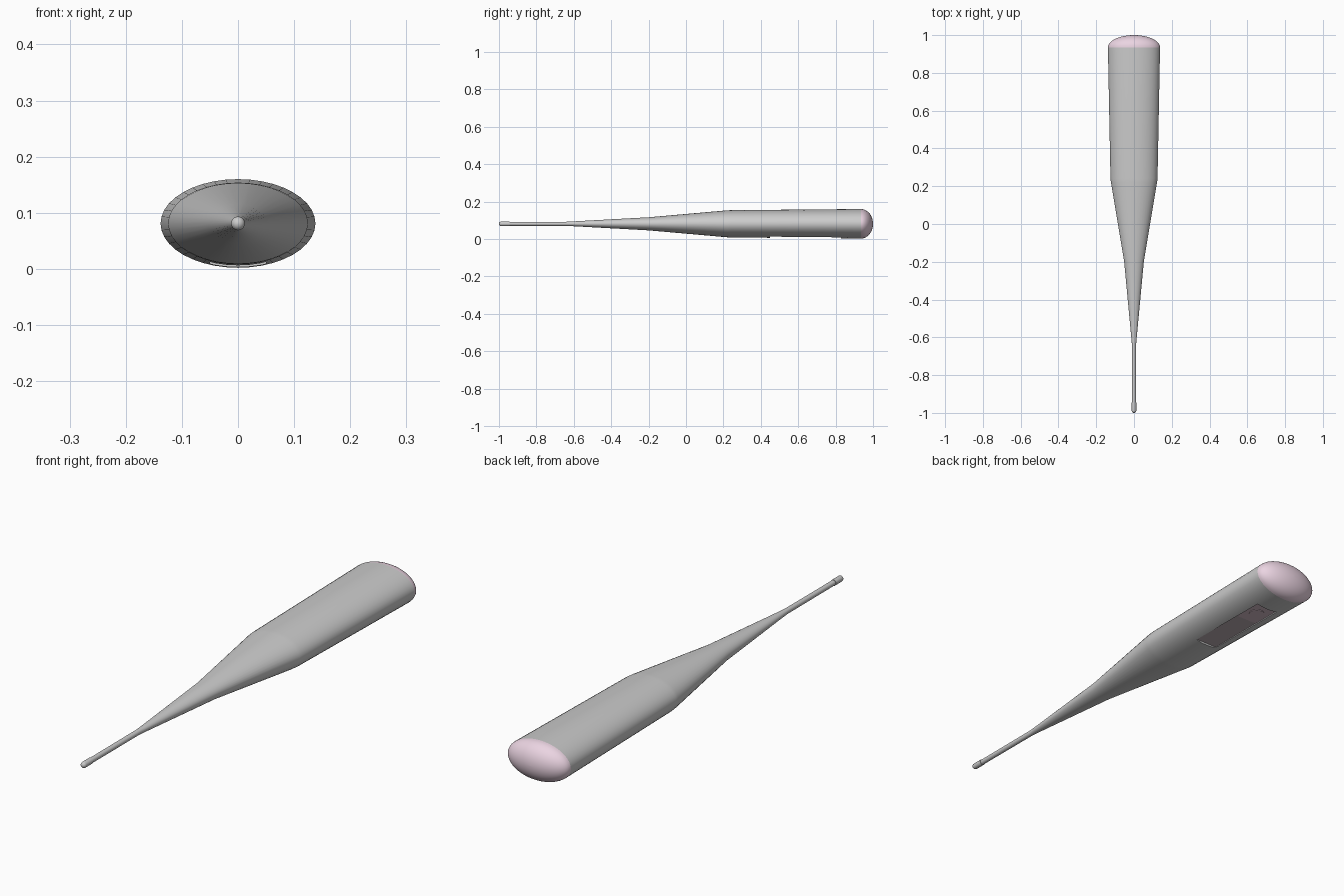
import bpy, bmesh, math

if "Cube" in bpy.data.objects:
    bpy.data.objects.remove(bpy.data.objects["Cube"])

CZ = 0.081   # height of the long axis
SIDES = 40


def material(name, rgb):
    m = bpy.data.materials.new(name)
    m.diffuse_color = (*rgb, 1)
    m.use_nodes = True
    m.node_tree.nodes["Principled BSDF"].inputs["Base Color"].default_value = m.diffuse_color
    return m


def finish(obj, mat=None, smooth=True):
    if mat:
        obj.data.materials.append(mat)
    if smooth:
        bpy.ops.object.select_all(action='DESELECT')
        bpy.context.view_layer.objects.active = obj
        obj.select_set(True)
        bpy.ops.object.shade_smooth_by_angle(angle=math.radians(35))
    return obj


def loft(name, sections, mat=None):
    """Elliptical rings (y, half width, half height) bridged along y, ends capped."""
    bm = bmesh.new()
    rings = []
    for y, rx, rz in sections:
        rings.append([bm.verts.new((rx * math.cos(a), y, CZ + rz * math.sin(a)))
                      for a in (2 * math.pi * i / SIDES for i in range(SIDES))])
    for r, s in zip(rings, rings[1:]):
        for i in range(SIDES):
            j = (i + 1) % SIDES
            bm.faces.new((r[i], r[j], s[j], s[i]))
    bm.faces.new(rings[0])
    bm.faces.new(rings[-1])
    bmesh.ops.recalc_face_normals(bm, faces=bm.faces)
    me = bpy.data.meshes.new(name)
    bm.to_mesh(me)
    bm.free()
    obj = bpy.data.objects.new(name, me)
    bpy.context.collection.objects.link(obj)
    return finish(obj, mat)


def box(name, x, y0, y1, z0, z1, mat=None):
    bpy.ops.mesh.primitive_cube_add(size=1, location=(0, (y0 + y1) / 2, (z0 + z1) / 2))
    obj = bpy.context.object
    obj.name = name
    obj.scale = (2 * x, y1 - y0, z1 - z0)
    return finish(obj, mat, False)


pink = material("pink_plastic", (0.83, 0.66, 0.76))
screen_mat = material("screen_tint", (0.50, 0.42, 0.45))
panel_mat = material("panel_pink", (0.66, 0.50, 0.57))

# Main body tapering to the probe
body = loft("body", [(-0.96, 0.0105, 0.0105), (-0.64, 0.011, 0.011),
                     (-0.61, 0.0135, 0.0125), (-0.20, 0.052, 0.035),
                     (0.22, 0.122, 0.072), (0.24, 0.1245, 0.0728),
                     (0.935, 0.138, 0.079)])

# Rounded metal probe tip
tip = [(-0.945, 0.0122, 0.0122)]
for k in range(6):
    t = math.radians(17 * k)
    tip.append((-0.988 - 0.012 * math.sin(t), 0.0122 * math.cos(t), 0.0122 * math.cos(t)))
loft("probe_tip", tip)

# Domed end cap
dome = []
for k in range(13):
    t = math.radians(7.4 * k)
    dome.append((0.935 + 0.065 * math.sin(t), 0.138 * math.cos(t), 0.079 * math.cos(t)))
loft("end_cap", dome, pink)

# Recess in the underside for the display
cutter = box("recess_cutter", 0.05, 0.45, 0.83, -0.05, 0.018)
cutter.hide_render = True
cutter.hide_set(True)
cut = body.modifiers.new("display_recess", 'BOOLEAN')
cut.operation = 'DIFFERENCE'
cut.solver = 'EXACT'
cut.object = cutter

# Display, button panel and round button
box("display", 0.0495, 0.4505, 0.70, 0.014, 0.022, screen_mat)
box("button_panel", 0.0495, 0.70, 0.8295, 0.013, 0.022, panel_mat)
bpy.ops.mesh.primitive_cylinder_add(vertices=32, radius=0.03, depth=0.008,
                                    location=(0, 0.765, 0.0145))
button = bpy.context.object
button.name = "button"
finish(button, panel_mat)
